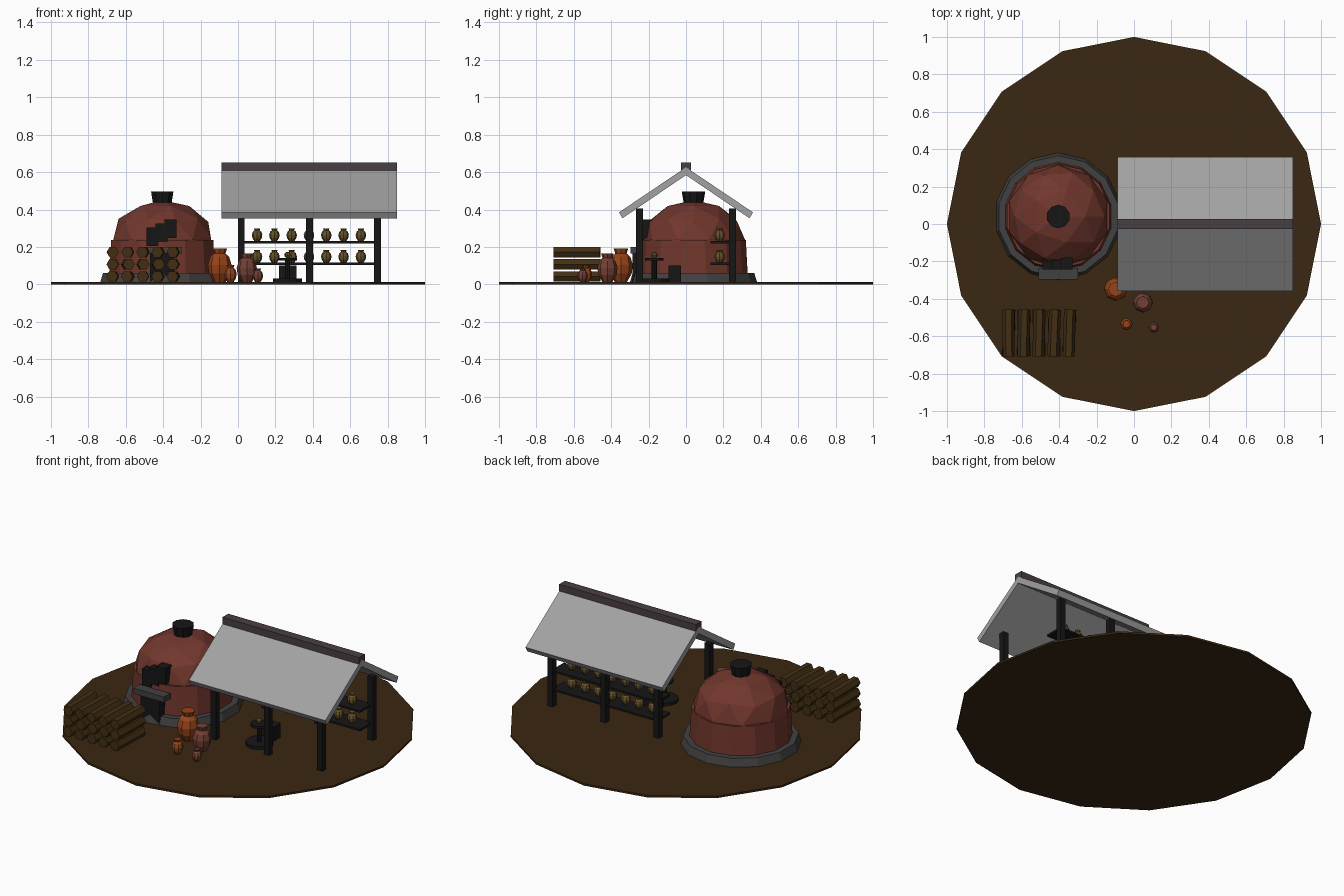
import bpy, bmesh, math, random
from mathutils import Matrix, Vector

if "Cube" in bpy.data.objects:
    bpy.data.objects.remove(bpy.data.objects["Cube"])

random.seed(4)


def mat(name, r, g, b):
    m = bpy.data.materials.new(name)
    m.diffuse_color = (r, g, b, 1)
    m.use_nodes = True
    m.node_tree.nodes["Principled BSDF"].inputs["Base Color"].default_value = m.diffuse_color
    return m


EARTH = mat("earth", 0.042, 0.020, 0.006)
BRICK = mat("kiln_clay", 0.165, 0.038, 0.026)
STONE = mat("dark_stone", 0.055, 0.053, 0.054)
RIDGE = mat("ridge_tile", 0.066, 0.050, 0.054)
BLACK = mat("charred_wood", 0.008, 0.008, 0.008)
ROOF = mat("roof_grey", 0.36, 0.36, 0.36)
BARK = mat("log_bark", 0.055, 0.028, 0.007)
ORANGE = mat("orange_glaze", 0.30, 0.058, 0.010)
TERRA = mat("terracotta", 0.17, 0.052, 0.036)
OCHRE = mat("ochre_glaze", 0.13, 0.085, 0.022)


def finish(name, bm, m):
    bmesh.ops.recalc_face_normals(bm, faces=bm.faces)
    me = bpy.data.meshes.new(name)
    bm.to_mesh(me)
    bm.free()
    me.materials.append(m)
    ob = bpy.data.objects.new(name, me)
    bpy.context.collection.objects.link(ob)
    return ob


def box(name, lo, hi, m):
    lo, hi = Vector(lo), Vector(hi)
    bm = bmesh.new()
    bmesh.ops.create_cube(bm, size=1, matrix=Matrix.Translation((lo + hi) / 2)
                          @ Matrix.Diagonal((*(hi - lo), 1)))
    return finish(name, bm, m)


def lathe(name, profile, sides, pos, m):
    """Spin (radius, z) points into a closed flat-faced solid, first vertex at +y."""
    bm = bmesh.new()
    rings = [[bm.verts.new((pos[0] - r * math.sin(2 * math.pi * i / sides),
                            pos[1] + r * math.cos(2 * math.pi * i / sides),
                            pos[2] + z)) for i in range(sides)] for r, z in profile]
    for a, b in zip(rings, rings[1:]):
        for i in range(sides):
            j = (i + 1) % sides
            bm.faces.new((a[i], a[j], b[j], b[i]))
    bm.faces.new(rings[0])
    bm.faces.new(rings[-1])
    return finish(name, bm, m)


def jar(name, x, y, z, r, h, m):
    shape = [(0.5, 0), (0.9, 0.25), (1, 0.5), (0.8, 0.74), (0.48, 0.85), (0.62, 1)]
    lathe(name, [(r * a, h * b) for a, b in shape], 8, (x, y, z), m)


G = 0.012  # top of the ground
lathe("ground", [(1, 0), (1, G)], 16, (0, 0, 0), EARTH)

# Kiln: stone footing, wall, faceted dome, chimney
KX, KY = -0.405, 0.04
lathe("kiln_footing", [(0.343, 0.002), (0.325, 0.06)], 14, (KX, KY, 0), STONE)
lathe("kiln_wall", [(0.29, 0.05), (0.28, 0.237)], 14, (KX, KY, 0), BRICK)
bm = bmesh.new()
bmesh.ops.create_icosphere(bm, subdivisions=2, radius=1,
                           matrix=Matrix.Translation((KX, KY, 0.24))
                           @ Matrix.Diagonal((0.275, 0.275, 0.21, 1)))
finish("kiln_dome", bm, BRICK)
lathe("chimney", [(0.05, 0.42), (0.063, 0.497)], 10, (KX, KY, 0), BLACK)

# Fire mouth, lintel and soot patches stepping up the dome
box("fire_mouth", (-0.47, -0.285, G), (-0.34, -0.2, 0.168), BLACK)
box("lintel", (-0.51, -0.297, 0.166), (-0.30, -0.235, 0.2), STONE)
for i in range(3):
    x, z = -0.458 + 0.049 * i, 0.255 + 0.021 * i
    box(f"soot_patch_{i + 1}", (x - 0.032, -0.243, z - 0.05), (x + 0.032, -0.18, z + 0.05), BLACK)

# Shed posts
for i, x in enumerate((0.018, 0.382, 0.746)):
    for side, y in (("front", -0.249), ("back", 0.249)):
        box(f"{side}_post_{i + 1}", (x - 0.018, y - 0.018, 0.002), (x + 0.018, y + 0.018, 0.405), BLACK)

# Two roof slopes from one mirrored cross-section, and the ridge
X0, X1 = -0.087, 0.85
for side, s in (("front", -1), ("back", 1)):
    section = [(0, 0.626), (0.358, 0.385), (0.34, 0.353), (0, 0.584)]
    bm = bmesh.new()
    ends = [[bm.verts.new((x, s * y, z)) for y, z in section] for x in (X0, X1)]
    for i in range(4):
        j = (i + 1) % 4
        bm.faces.new((ends[0][i], ends[0][j], ends[1][j], ends[1][i]))
    for e in ends:
        bm.faces.new(e)
    finish(f"{side}_roof_slope", bm, ROOF)
box("ridge_cap", (X0, -0.028, 0.608), (X1, 0.028, 0.65), RIDGE)

# Shelves with rows of pots
for k, z in enumerate((0.11, 0.225)):
    box(f"shelf_{k + 1}", (0.018, 0.13, z - 0.006), (0.746, 0.25, z + 0.006), BLACK)
    for i in range(7):
        jar(f"shelf_pot_{k + 1}_{i + 1}", 0.102 + 0.0925 * i, 0.18, z + 0.006, 0.028, 0.068, OCHRE)

# Potter's wheel, fresh pot and stool
WX, WY = 0.265, -0.17
lathe("wheel_base", [(0.078, G), (0.078, 0.03)], 12, (WX, WY, 0), BLACK)
lathe("wheel_shaft", [(0.014, 0.03), (0.014, 0.13)], 8, (WX, WY, 0), BLACK)
lathe("wheel_head", [(0.05, 0.127), (0.05, 0.142)], 12, (WX, WY, 0), BLACK)
jar("fresh_pot", WX, WY, 0.142, 0.018, 0.032, OCHRE)
box("stool", (0.22, -0.093, G), (0.312, -0.027, 0.1), BLACK)

# Jars on the ground
jar("large_orange_jar", -0.098, -0.348, G, 0.064, 0.18, ORANGE)
jar("large_clay_jar", 0.047, -0.42, G, 0.054, 0.152, TERRA)
jar("small_orange_jar", -0.04, -0.535, G, 0.033, 0.09, ORANGE)
jar("small_clay_jar", 0.106, -0.553, G, 0.028, 0.073, TERRA)

# Log stack, each log turned a little
for row in range(3):
    for col in range(5):
        bm = bmesh.new()
        place = (Matrix.Translation((-0.67 + 0.081 * col, -0.583, 0.042 + 0.065 * row))
                 @ Matrix.Rotation(random.uniform(-0.05, 0.05), 4, 'Z')
                 @ Matrix.Rotation(math.pi / 2, 4, 'X') @ Matrix.Rotation(math.pi / 6, 4, 'Z'))
        bmesh.ops.create_cone(bm, cap_ends=True, segments=6, radius1=0.032, radius2=0.032,
                              depth=0.25, matrix=place)
        finish(f"log_{row + 1}_{col + 1}", bm, BARK)
